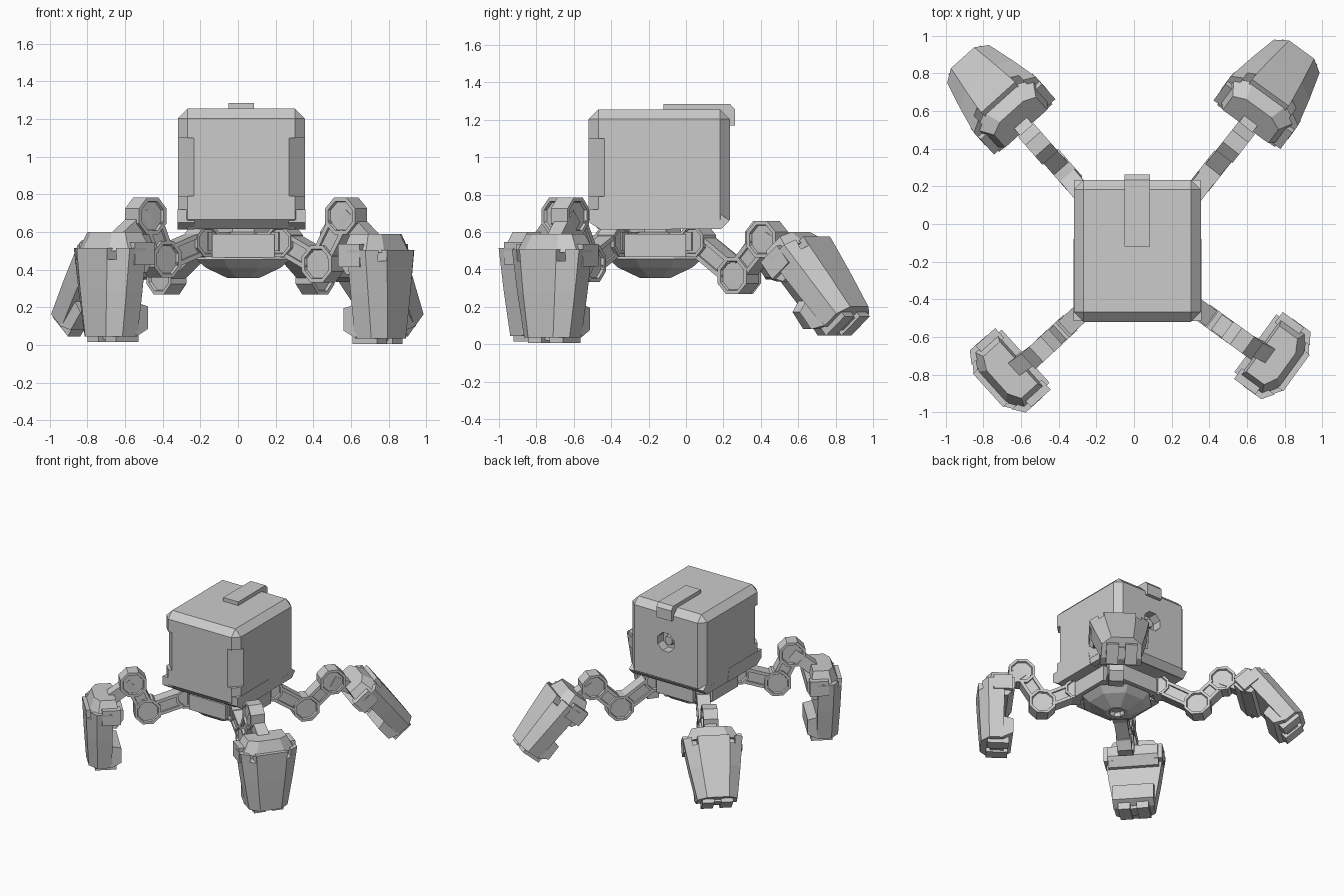
import bpy, bmesh
from math import radians, pi, cos, sin
from mathutils import Matrix, Vector

if "Cube" in bpy.data.objects:
    bpy.data.objects.remove(bpy.data.objects["Cube"])

grey = bpy.data.materials.new("plain_grey")
grey.use_nodes = True
COLOUR = (0.6, 0.6, 0.6, 1)
grey.diffuse_color = COLOUR
grey.node_tree.nodes["Principled BSDF"].inputs["Base Color"].default_value = COLOUR


def finish(name, bm, matrix=Matrix()):
    bmesh.ops.transform(bm, matrix=matrix, verts=bm.verts)
    bmesh.ops.recalc_face_normals(bm, faces=bm.faces)
    mesh = bpy.data.meshes.new(name)
    bm.to_mesh(mesh)
    bm.free()
    mesh.materials.append(grey)
    obj = bpy.data.objects.new(name, mesh)
    bpy.context.collection.objects.link(obj)
    return obj


def box(name, low, high, matrix=Matrix(), bevel=0):
    low, high = Vector(low), Vector(high)
    bm = bmesh.new()
    bmesh.ops.create_cube(bm, size=1)
    for v in bm.verts:
        v.co = (low + high) / 2 + v.co * (high - low)
    if bevel:
        bmesh.ops.bevel(bm, geom=bm.edges[:], offset=bevel, segments=1, affect='EDGES')
    return finish(name, bm, matrix)


def loft(name, rings, matrix=Matrix()):
    """Skin a stack of equal rings of points and cap both ends."""
    bm = bmesh.new()
    rows = [[bm.verts.new(p) for p in ring] for ring in rings]
    n = len(rows[0])
    for a, b in zip(rows, rows[1:]):
        for i in range(n):
            bm.faces.new((a[i], a[(i + 1) % n], b[(i + 1) % n], b[i]))
    bm.faces.new(rows[0])
    bm.faces.new(rows[-1])
    return finish(name, bm, matrix)


def octagon(radius, z):
    return [(radius * cos((i + .5) * pi / 4), radius * sin((i + .5) * pi / 4), z) for i in range(8)]


def prism(name, profile, x0, x1, matrix=Matrix()):
    return loft(name, [[(x, y, z) for y, z in profile] for x in (x0, x1)], matrix)


def cut(obj, cutters):
    for c in cutters:
        c.hide_render = True
        mod = obj.modifiers.new("cut", 'BOOLEAN')
        mod.operation, mod.solver, mod.object = 'DIFFERENCE', 'EXACT', c
    graph = bpy.context.evaluated_depsgraph_get()
    mesh = bpy.data.meshes.new_from_object(obj.evaluated_get(graph))
    obj.modifiers.clear()
    obj.data = mesh
    for c in cutters:
        bpy.data.objects.remove(c)


def frame(x, y, z, origin):
    return Matrix.Translation(origin) @ Matrix((x, y, z)).transposed().to_4x4()


UP = Vector((0, 0, 1))

# Head with recessed front corners and a socket in the back
MID = .018
head = box("head", (-.32, -.52, .615), (.355, .235, 1.255), bevel=.052)
cutters = []
for side in (-1, 1):
    corner = Matrix.Translation((MID + side * .338, -.52, 0)) @ Matrix.Rotation(side * pi / 4, 4, 'Z')
    cutters.append(box("corner_cutter", (-.2, -.2, .79), (.2, .06, 1.1), corner))
socket = Matrix.Translation((MID, .25, .97)) @ Matrix.Rotation(pi / 2, 4, 'X')
cutters.append(loft("socket_cutter", [octagon(.08, -.02), octagon(.08, .09)], socket))
cut(head, cutters)
loft("socket_plug", [octagon(.035, .05), octagon(.045, .1)], socket)

# Square lower sides, jaw plates and top strap
prism("head_skirt", [(-.46, .7), (-.46, .616), (.19, .616), (.233, .66), (.18, .7)], -.319, .354)
for side in (-1, 1):
    x0, x1 = sorted((MID + side * .25, MID + side * .34))
    prism("jaw_plate", [(-.515, .72), (-.1, .72), (-.08, .614), (-.46, .614), (-.515, .65)], x0, x1)
prism("top_strap", [(-.12, 1.24), (-.12, 1.285), (.235, 1.285), (.262, 1.255), (.262, 1.17),
                    (.2, 1.17), (.17, 1.24)], MID - .068, MID + .068)

# Waist and dome below it
BODY = Vector((.028, -.165, 0))
loft("torso", [octagon(r, z) for r, z in ((.05, .385), (.06, .355), (.09, .355), (.215, .41), (.27, .455),
                                          (.25, .47), (.23, .58), (.15, .6), (.15, .63))],
     Matrix.Translation(BODY))
for i in range(4):
    turn = Matrix.Translation(BODY) @ Matrix.Rotation(i * pi / 2, 4, 'Z')
    box("waist_plate", (-.165, -.27, .465), (.165, -.2, .59), turn)


def joint(name, centre, across, radius=.106, half=.055):
    """Octagonal pivot with a recessed cap on both faces."""
    out = Vector((across.y, -across.x, 0))
    steps = ((.75, half - .015), (.8, half), (1, half))
    rings = [octagon(radius * s, -h) for s, h in steps]
    rings += [octagon(radius * s, h) for s, h in reversed(steps)]
    loft(name, rings, frame(out, UP, across, centre))


def link(name, a, b, across, half=.035, height=.042):
    """Bar with a raised rail along each edge."""
    along = (b - a).normalized()
    m = frame(across, along, across.cross(along), a)
    length = (b - a).length
    box(name, (-half, 0, -height), (half, length, height), m)
    for s in (-1, 1):
        box(name + "_rail", (-half - .015, .06, s * .05 - .012), (half + .015, length - .06, s * .05 + .012), m)


def section(w, inner, outer, z):
    """Flat-backed slab outline with two chamfered outer corners."""
    return [(-w, -inner, z), (w, -inner, z), (w, outer * .5, z), (w * .55, outer, z),
            (-w * .55, outer, z), (-w, outer * .5, z)]


def foot(name, top, azimuth, tilt):
    out = Vector((cos(azimuth), sin(azimuth), 0))
    normal = out * cos(tilt) + UP * sin(tilt)
    axis = UP * cos(tilt) - out * sin(tilt)
    m = frame(normal.cross(axis), normal, axis, top)
    # Tapered outer shell with slots in its rim
    shell = loft(name + "_shell", [section(.15, .05, .115, -.54), section(.19, .05, .13, -.3),
                                   section(.222, .05, .14, -.07)], m)
    slots = [box("slot_cutter", (x - .02, .05, -.13), (x + .02, .2, 0), m) for x in (-.14, .14)]
    cut(shell, slots)
    loft(name + "_cap", [section(.2, .1, .115, -.085), section(.15, .08, .075, .015)], m)
    # Inner panels with a gap between the upper and lower blocks
    prism(name + "_upper_panel", [(-.04, -.05), (-.13, -.05), (-.13, -.13), (-.08, -.2), (-.04, -.2)], -.19, .19, m)
    prism(name + "_lower_block", [(-.04, -.36), (-.12, -.38), (-.12, -.5), (-.04, -.54)], -.155, .155, m)
    for s in (-1, 1):
        box(name + "_wing", (s * .185 - .035, -.11, -.16), (s * .185 + .035, .03, -.04), m)
        box(name + "_toe", (s * .07 - .045, -.09, -.57), (s * .07 + .045, .07, -.5), m)
    box(name + "_toe_bridge", (-.03, -.06, -.555), (.03, .04, -.5), m)


# Legs: hip, knee, ankle, top of foot, heading and tilt in degrees
LEGS = {
    "front_right": ((-.19, -.39, .55), (-.41, -.59, .455), (-.49, -.665, .685), (-.672, -.79, .585), 222, 0),
    "front_left": ((.245, -.38, .55), (.45, -.53, .43), (.575, -.62, .685), (.75, -.71, .575), -36, 0),
    "back_left": ((.245, .06, .55), (.41, .28, .365), (.54, .435, .56), (.635, .575, .54), 54, 40),
    "back_right": ((-.19, .06, .55), (-.38, .29, .365), (-.51, .425, .56), (-.62, .56, .54), 132, 40),
}
for name, (hip, knee, ankle, top, heading, tilt) in LEGS.items():
    hip, knee, ankle, top = map(Vector, (hip, knee, ankle, top))
    flat = Vector((ankle.x - hip.x, ankle.y - hip.y, 0)).normalized()
    across = flat.cross(UP)
    joint(name + "_hip", hip, across, .09)
    joint(name + "_knee", knee, across)
    joint(name + "_ankle", ankle, across)
    link(name + "_thigh", hip, knee, across)
    link(name + "_shin", knee, ankle, across)
    reach = top - UP * .07 - ankle
    along = reach.normalized()
    box(name + "_ankle_bar", (-.045, 0, -.045), (.045, reach.length, .045),
        frame(across, along, across.cross(along), ankle))
    box(name + "_hip_mount", (-.05, -.16, -.05), (.05, 0, .05), frame(across, flat, UP, hip))
    foot(name + "_foot", top, radians(heading), radians(tilt))
